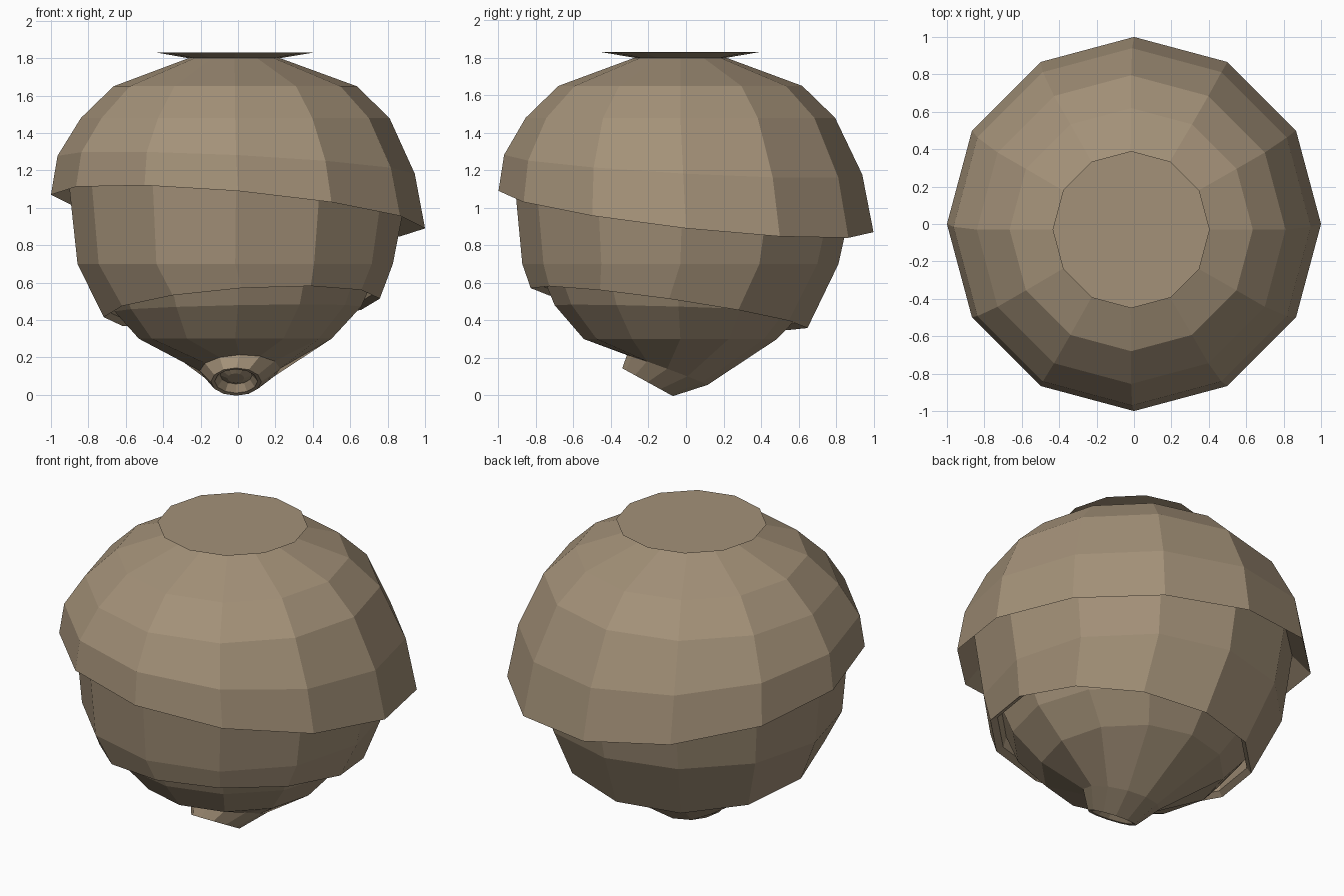
import bpy, bmesh, math

if "Cube" in bpy.data.objects:
    bpy.data.objects.remove(bpy.data.objects["Cube"])

SIDES = 12

paper = bpy.data.materials.new("papery brown")
paper.diffuse_color = (0.37, 0.285, 0.19, 1)
paper.use_nodes = True
paper.node_tree.nodes["Principled BSDF"].inputs["Base Color"].default_value = paper.diffuse_color


def loft(name, rings, cap_start=False, cap_end=False):
    """Skin tilted 12-sided rings, listed from the top down.
    ring = (centre x, centre y, centre z, radius, z slope in x, z slope in y)"""
    bm = bmesh.new()
    rows = []
    for cx, cy, cz, r, sx, sy in rings:
        row = []
        for i in range(SIDES):
            a = 2 * math.pi * i / SIDES
            dx, dy = r * math.cos(a), r * math.sin(a)
            row.append(bm.verts.new((cx + dx, cy + dy, cz + sx * dx + sy * dy)))
        rows.append(row)
    for a, b in zip(rows, rows[1:]):
        for i in range(SIDES):
            j = (i + 1) % SIDES
            bm.faces.new((a[i], b[i], b[j], a[j]))
    if cap_start:
        bm.faces.new(rows[0])
    if cap_end:
        bm.faces.new(rows[-1][::-1])
    mesh = bpy.data.meshes.new(name)
    bm.to_mesh(mesh)
    bm.free()
    mesh.materials.append(paper)
    ob = bpy.data.objects.new(name, mesh)
    bpy.context.collection.objects.link(ob)
    return ob


X, Y = -0.015, -0.03   # upper axis leans slightly off centre

# flat flared mount on top
loft("top_mount", [
    (X, Y, 1.83, 0.42, 0, 0),
    (X - 0.005, Y, 1.80, 0.245, 0, 0),
], cap_start=True)

# widest upper layer with its tilted overhanging rim
loft("upper_shell", [
    (X - 0.005, Y, 1.80, 0.245, 0, 0),
    (X, Y, 1.65, 0.65, 0, 0),
    (X, Y, 1.48, 0.825, 0, 0),
    (-0.01, -0.015, 1.23, 0.955, -0.05, -0.055),
    (0, 0, 0.98, 1.0, -0.09, -0.11),
    (-0.01, -0.02, 1.10, 0.90, -0.09, -0.11),
])

# middle layer, rim tilted the other way
loft("middle_shell", [
    (-0.01, -0.02, 1.10, 0.90, -0.09, -0.11),
    (X, Y, 0.70, 0.843, 0, 0),
    (0.02, -0.09, 0.465, 0.738, 0.067, -0.144),
    (0.015, -0.085, 0.49, 0.705, 0.067, -0.144),
    (0.0, -0.06, 0.60, 0.70, 0.067, -0.144),
])

# conical lower body bending forward towards the entrance
loft("lower_body", [
    (0.0, -0.05, 0.62, 0.74, 0.05, -0.1),
    (0, -0.04, 0.46, 0.66, 0.02, -0.03),
    (X, Y, 0.30, 0.515, 0, 0),
    (0.01, -0.10, 0.135, 0.215, 0.03, -0.37),
    (-0.01, -0.205, 0.07, 0.135, 0, -0.55),
])

# recessed entrance funnel
loft("entrance_hole", [
    (-0.01, -0.205, 0.07, 0.135, 0, -0.55),
    (-0.01, -0.203, 0.073, 0.115, 0, -0.55),
    (-0.01, -0.18, 0.105, 0.085, 0, -0.55),
    (-0.012, -0.19, 0.09, 0.045, 0, -0.55),
], cap_end=True)
